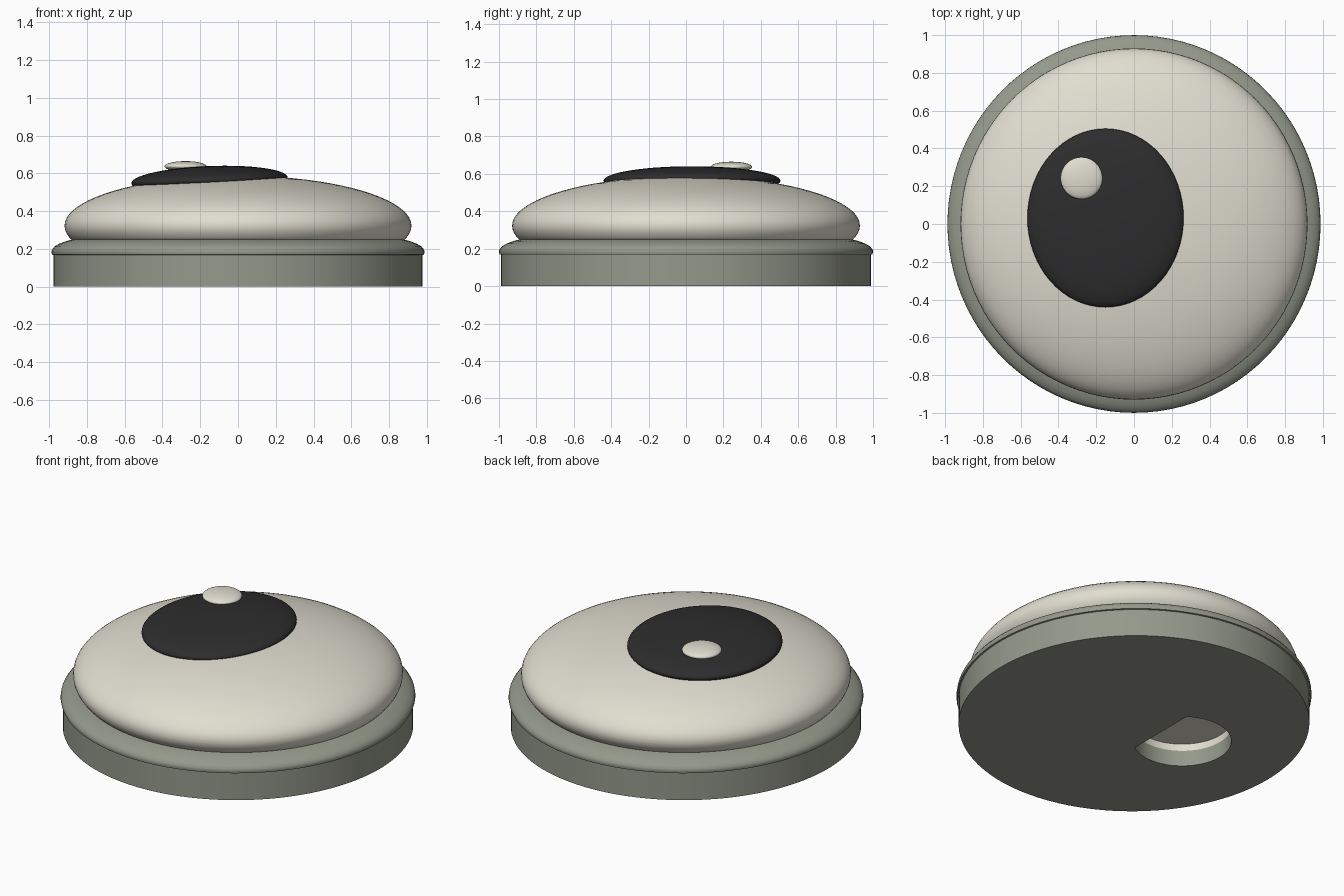
import bpy, bmesh, math
from mathutils import Matrix

if "Cube" in bpy.data.objects:
    bpy.data.objects.remove(bpy.data.objects["Cube"])

SEG = 96
X_SCALE = 0.988   # the button is very slightly narrower in x


def material(name, rgb):
    m = bpy.data.materials.new(name)
    m.diffuse_color = (*rgb, 1)
    m.use_nodes = True
    m.node_tree.nodes["Principled BSDF"].inputs["Base Color"].default_value = m.diffuse_color
    return m


grey = material("grey_green", (0.30, 0.32, 0.26))
cream = material("cream", (0.75, 0.73, 0.63))
black = material("black", (0.026, 0.026, 0.027))


def finish(bm, name, mats, angle=35):
    bmesh.ops.recalc_face_normals(bm, faces=bm.faces)
    me = bpy.data.meshes.new(name)
    bm.to_mesh(me)
    bm.free()
    for m in mats:
        me.materials.append(m)
    ob = bpy.data.objects.new(name, me)
    bpy.context.collection.objects.link(ob)
    bpy.ops.object.select_all(action='DESELECT')
    ob.select_set(True)
    bpy.context.view_layer.objects.active = ob
    bpy.ops.object.shade_smooth_by_angle(angle=math.radians(angle))
    return ob


def ring(bm, r, z):
    return [bm.verts.new((r * X_SCALE * math.cos(2 * math.pi * i / SEG),
                          r * math.sin(2 * math.pi * i / SEG), z)) for i in range(SEG)]


def bridge(bm, a, b, mat=0):
    for i in range(len(a)):
        j = (i + 1) % len(a)
        bm.faces.new((a[i], a[j], b[j], b[i])).material_index = mat


def loop_edges(bm, vs):
    return [bm.edges.new((vs[i], vs[(i + 1) % len(vs)])) for i in range(len(vs))]


def lathe(bm, profile):
    rings = [ring(bm, r, z) for r, z in profile]
    for a, b in zip(rings, rings[1:]):
        bridge(bm, a, b)
    bm.faces.new(rings[-1])
    return rings


# Base: straight wall, rounded lip, and a D-shaped pocket in the underside
bm = bmesh.new()
rings = lathe(bm, [(0.988, 0), (0.988, 0.168), (0.997, 0.17), (1.0, 0.182), (0.998, 0.195),
                   (0.985, 0.212), (0.96, 0.227), (0.925, 0.24), (0.88, 0.252)])
cx, cy, cr, flat = -0.335, 0.02, 0.275, 0.157
a0 = math.acos(flat / cr)
angles = [a0 + (2 * math.pi - 2 * a0) * i / 40 for i in range(41)]
pocket = [[bm.verts.new((cx + cr * math.cos(a), cy + cr * math.sin(a), z)) for a in angles]
          for z in (0, 0.097, 0.14)]
bottom = [bm.edges.get((rings[0][i], rings[0][(i + 1) % SEG])) for i in range(SEG)]
bmesh.ops.triangle_fill(bm, use_beauty=True, edges=bottom + loop_edges(bm, pocket[0]),
                        normal=(0, 0, -1))
bridge(bm, pocket[0], pocket[1], 0)
bridge(bm, pocket[1], pocket[2], 1)
bm.faces.new(pocket[2]).material_index = 1
finish(bm, "base", [grey, cream])

# Dome: flattened ball cut off where it meets the base
bm = bmesh.new()
profile = []
for i in range(25):
    a = math.radians(-18 + 107 * i / 24)
    profile.append((0.93 * math.cos(a), 0.323 + 0.265 * math.sin(a)))
rings = lathe(bm, profile)
bm.faces.new(rings[0])
finish(bm, "dome", [cream], 60)


def lens(name, centre, size, tilt, mat):
    bm = bmesh.new()
    bmesh.ops.create_uvsphere(bm, u_segments=64, v_segments=32, radius=1)
    bm.transform(Matrix.Translation(centre) @ Matrix.Rotation(math.radians(tilt), 4, 'Y')
                 @ Matrix.Diagonal((*size, 1)))
    return finish(bm, name, [mat], 60)


# Pupil and its highlight
lens("pupil", (-0.151, 0.032, 0.563), (0.414, 0.473, 0.076), -2.2, black)
lens("highlight", (-0.278, 0.243, 0.637), (0.111, 0.111, 0.028), 0, cream)
